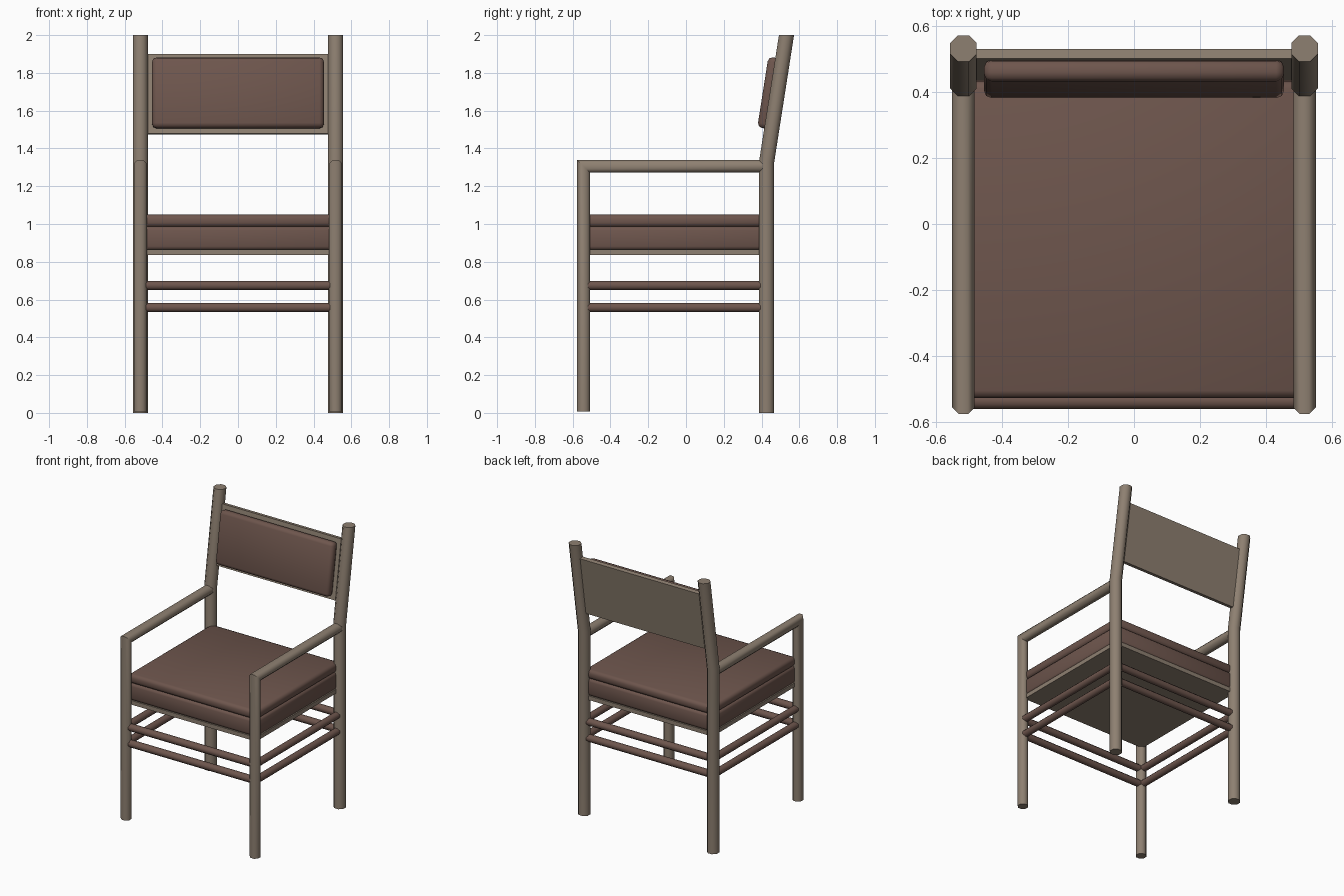
import bpy, bmesh, math
from mathutils import Vector, Matrix

if "Cube" in bpy.data.objects:
    bpy.data.objects.remove(bpy.data.objects["Cube"])


def material(name, rgb):
    m = bpy.data.materials.new(name)
    m.diffuse_color = (*rgb, 1)
    m.use_nodes = True
    m.node_tree.nodes["Principled BSDF"].inputs["Base Color"].default_value = m.diffuse_color
    return m


WOOD = material("grey_brown_wood", (0.27, 0.215, 0.165))
LEATHER = material("brown_leather", (0.155, 0.092, 0.074))


def finish(name, bm, mat):
    bmesh.ops.recalc_face_normals(bm, faces=bm.faces)
    me = bpy.data.meshes.new(name)
    bm.to_mesh(me)
    bm.free()
    me.materials.append(mat)
    ob = bpy.data.objects.new(name, me)
    bpy.context.collection.objects.link(ob)
    bpy.ops.object.select_all(action='DESELECT')
    ob.select_set(True)
    bpy.context.view_layer.objects.active = ob
    bpy.ops.object.shade_smooth_by_angle(angle=math.radians(50))
    return ob


def tube(name, path, r, mat, side=(1, 0, 0), flat_end=None):
    """Eight-sided tube along a planar path, mitred at its corners."""
    pts, side = [Vector(p) for p in path], Vector(side)
    r /= math.cos(math.pi / 8)
    bm, rings = bmesh.new(), []
    for i, p in enumerate(pts):
        a = (p - pts[max(i - 1, 0)]).normalized()
        b = (pts[min(i + 1, len(pts) - 1)] - p).normalized()
        t = (a + b).normalized()
        ref = b if b.length else a
        stretch = 1 / t.dot(ref)
        if flat_end and i == len(pts) - 1:
            t = Vector(flat_end)
        n = t.cross(side)
        ring = []
        for k in range(8):
            ang = math.pi * (k + 0.5) / 4
            ring.append(bm.verts.new(p + side * r * math.cos(ang) + n * r * stretch * math.sin(ang)))
        rings.append(ring)
    for p, q in zip(rings, rings[1:]):
        for k in range(8):
            bm.faces.new((p[k], p[k - 1], q[k - 1], q[k]))
    bm.faces.new(rings[0])
    bm.faces.new(rings[-1])
    return finish(name, bm, mat)


def block(name, size, centre, mat, bevel=0, segments=2, tilt=0):
    bm = bmesh.new()
    bmesh.ops.create_cube(bm, size=1)
    bmesh.ops.scale(bm, vec=size, verts=bm.verts)
    if bevel:
        bmesh.ops.bevel(bm, geom=bm.edges[:], offset=bevel, segments=segments,
                        profile=0.5, affect='EDGES')
    bm.transform(Matrix.Translation(centre) @ Matrix.Rotation(tilt, 4, 'X'))
    return finish(name, bm, mat)


X, YF, YB = 0.517, -0.542, 0.427   # leg centres

# Legs and arms
for s, label in ((-1, "left"), (1, "right")):
    x = s * X
    tube(label + "_back_post", [(x, YB, 0), (x, YB, 1.33), (x, 0.532, 2)], 0.04, WOOD,
         flat_end=(0, 0, 1))
    tube(label + "_front_leg_and_arm", [(x, YF, 0.008), (x, YF, 1.306), (x, 0.415, 1.306)],
         0.034, WOOD)

# Stretcher rails, two levels on all four sides
for level, z in (("lower", 0.558), ("upper", 0.675)):
    for s, label in ((-1, "left"), (1, "right")):
        tube(f"{level}_{label}_rail", [(s * X, YF, z), (s * X, YB, z)], 0.024, LEATHER)
    for y, label in ((-0.537, "front"), (YB, "back")):
        tube(f"{level}_{label}_rail", [(-X, y, z), (X, y, z)], 0.024, LEATHER, side=(0, 1, 0))

# Seat board and two cushion layers
sy, cy = 0.96, -0.047
block("seat_board", (1.03, sy, 0.03), (0, cy, 0.85), WOOD)
block("lower_seat_cushion", (1.03, sy, 0.125), (0, cy, 0.9245), LEATHER, 0.02)
block("upper_seat_cushion", (1.03, sy, 0.066), (0, cy, 1.017), LEATHER, 0.022)

# Leaning back panel and its cushion
tilt = -math.atan2(0.105, 0.67)
centre = Vector((0, 0.483, 1.687))
block("back_panel", (1.03, 0.03, 0.427), centre, WOOD, tilt=tilt)
offset = Matrix.Rotation(tilt, 3, 'X') @ Vector((0, -0.044, 0))
block("back_cushion", (0.91, 0.066, 0.378), centre + offset, LEATHER, 0.024, 2, tilt)
